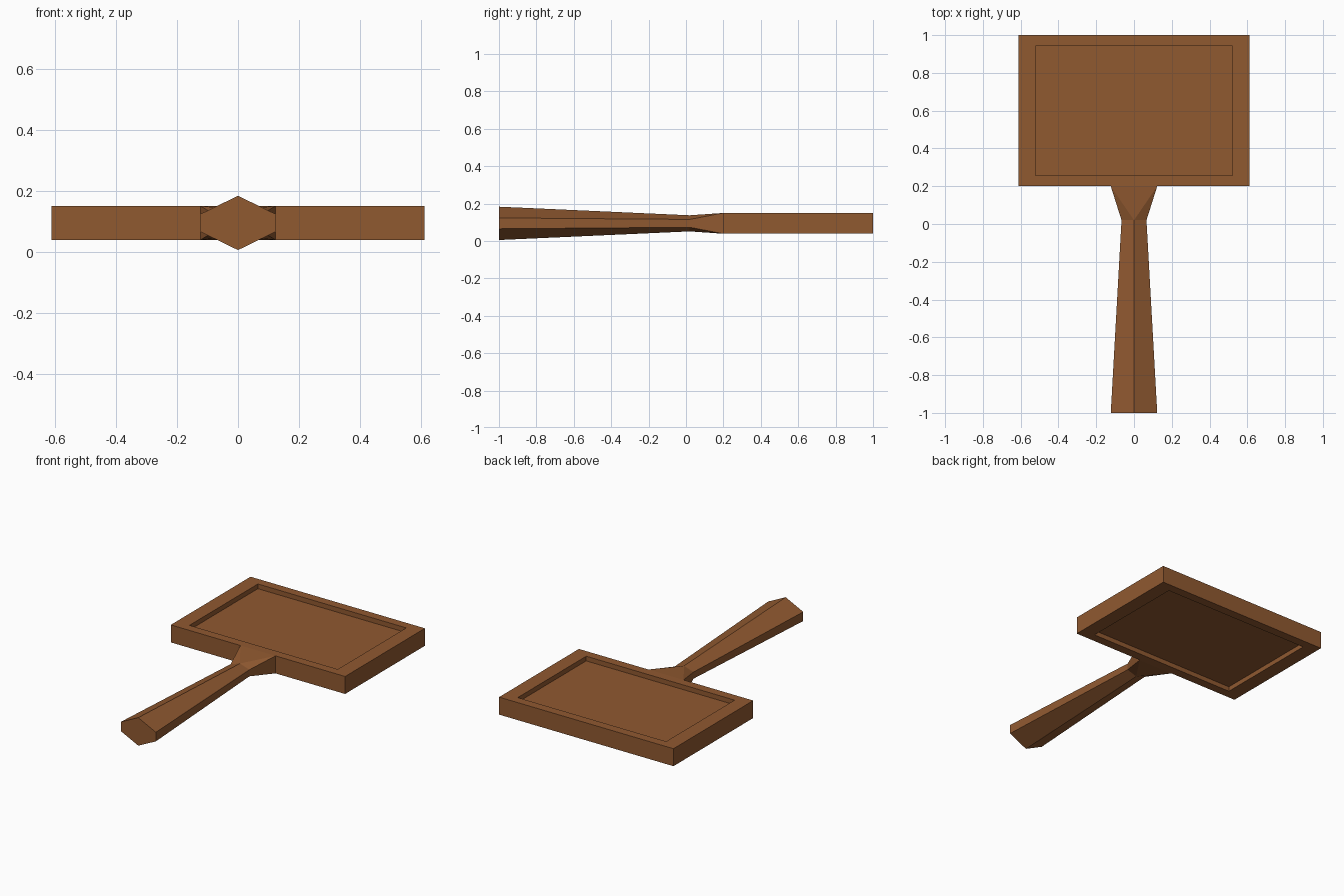
import bpy, bmesh

if "Cube" in bpy.data.objects:
    bpy.data.objects.remove(bpy.data.objects["Cube"])

wood = bpy.data.materials.new("wood")
wood.diffuse_color = (0.28, 0.10, 0.03, 1)
wood.use_nodes = True
wood.node_tree.nodes["Principled BSDF"].inputs["Base Color"].default_value = wood.diffuse_color
MID = 0.094  # height of the centre plane


def finish(name, bm):
    bmesh.ops.recalc_face_normals(bm, faces=bm.faces[:])
    mesh = bpy.data.meshes.new(name)
    bm.to_mesh(mesh)
    bm.free()
    mesh.materials.append(wood)
    obj = bpy.data.objects.new(name, mesh)
    bpy.context.collection.objects.link(obj)
    return obj


# Paddle head: slab with a framed recess on both broad faces
bm = bmesh.new()
bmesh.ops.create_cube(bm, size=1)
for v in bm.verts:
    v.co.x *= 1.224
    v.co.y = v.co.y * 0.8 + 0.6
    v.co.z = v.co.z * 0.111 + MID
bm.normal_update()
for face in [f for f in bm.faces if abs(f.normal.z) > 0.9]:
    sign = 1 if face.normal.z > 0 else -1
    bmesh.ops.inset_individual(bm, faces=[face], thickness=0.08)
    for v in face.verts:
        v.co.x = 0.521 if v.co.x > 0 else -0.521
    inner = bmesh.ops.extrude_discrete_faces(bm, faces=[face])["faces"][0]
    for v in inner.verts:
        v.co.z -= sign * 0.03
finish("paddle_head", bm)


# Handle: tapering hexagonal grip
def hexagon(bm, y, half_w, half_h, side_h):
    pts = [(0, half_h), (half_w, side_h), (half_w, -side_h),
           (0, -half_h), (-half_w, -side_h), (-half_w, side_h)]
    return [bm.verts.new((x, y, MID + z)) for x, z in pts]


bm = bmesh.new()
butt = hexagon(bm, -1.0, 0.123, 0.089, 0.029)
neck = hexagon(bm, 0.02, 0.066, 0.043, 0.021)
bm.faces.new(butt)
for i in range(6):
    j = (i + 1) % 6
    bm.faces.new((butt[i], butt[j], neck[j], neck[i]))

# Flared collar: hexagonal neck blending to the rectangular joint at the head
tr, br, bl, tl = [bm.verts.new((x, 0.2, MID + z)) for x, z in
                  ((0.123, 0.0555), (0.123, -0.0555), (-0.123, -0.0555), (-0.123, 0.0555))]
for face in ((neck[0], tr, tl), (neck[0], neck[1], tr), (neck[1], neck[2], br, tr),
             (neck[2], neck[3], br), (neck[3], bl, br), (neck[3], neck[4], bl),
             (neck[4], neck[5], tl, bl), (neck[5], neck[0], tl), (tr, br, bl, tl)):
    bm.faces.new(face)
finish("handle", bm)
